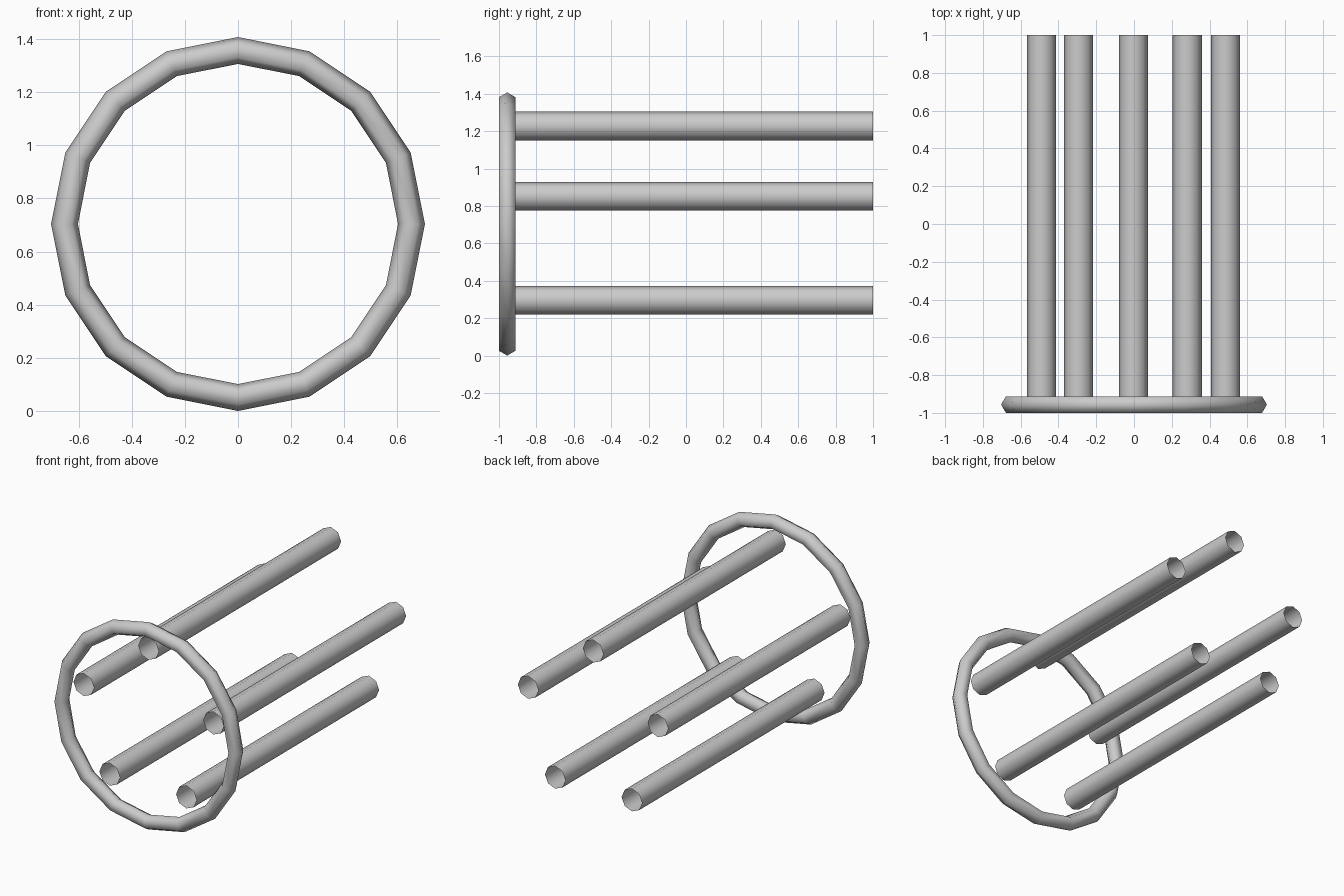
import bpy
from math import radians

if "Cube" in bpy.data.objects:
    bpy.data.objects.remove(bpy.data.objects["Cube"])

RING_Y, RING_Z = -0.956, 0.704
BACK_Y = 1.0

# Upright front ring: 16 segments, hexagonal section
bpy.ops.mesh.primitive_torus_add(
    major_segments=16, minor_segments=6,
    major_radius=0.653, minor_radius=0.0505,
    location=(0, RING_Y, RING_Z), rotation=(radians(90), 0, 0))
ring = bpy.context.object
ring.name = "front_ring"
bpy.ops.object.shade_smooth()


def open_tube(name, x, z):
    """Open-ended eight-sided tube running from the ring plane to the back."""
    bpy.ops.mesh.primitive_cylinder_add(
        vertices=8, radius=0.077, depth=BACK_Y - RING_Y,
        end_fill_type='NOTHING',
        location=(x, (BACK_Y + RING_Y) / 2, z), rotation=(radians(90), 0, 0))
    bpy.context.object.name = name
    bpy.ops.object.shade_smooth()


# Five tubes in a pentagon just inside the ring
for name, x, z in [
    ("top_tube", -0.003, 1.228),
    ("upper_left_tube", -0.489, 0.852),
    ("upper_right_tube", 0.485, 0.852),
    ("lower_left_tube", -0.294, 0.296),
    ("lower_right_tube", 0.282, 0.296),
]:
    open_tube(name, x, z)
